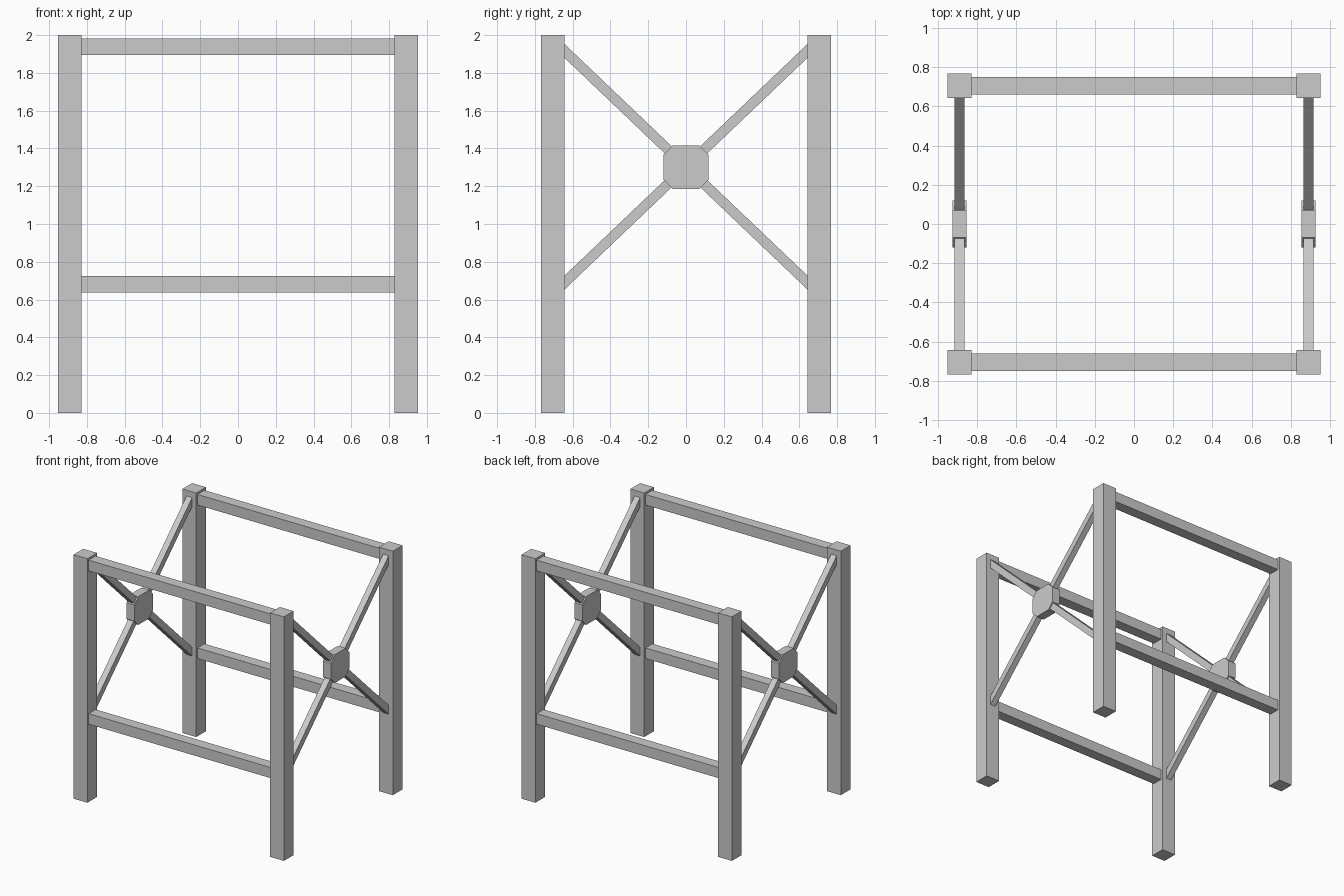
import bpy, math

if "Cube" in bpy.data.objects:
    bpy.data.objects.remove(bpy.data.objects["Cube"])

PX, PY, PW = 0.891, 0.705, 0.125   # post centres and thickness
HUB_Z = 1.3                        # centre height of the cross braces


def box(name, loc, size, tilt=0.0):
    bpy.ops.mesh.primitive_cube_add(size=1, location=loc)
    ob = bpy.context.object
    ob.name = name
    ob.scale = size
    bpy.ops.object.transform_apply(location=False, rotation=False, scale=True)
    ob.rotation_euler.x = tilt
    return ob


def hub_plate(name, x, depth=0.071, half_y=0.12, half_z=0.116, cut=0.05):
    # chamfered rectangle extruded along x
    pts = []
    for sy, sz in ((1, 1), (-1, 1), (-1, -1), (1, -1)):
        pair = [(sy * half_y, sz * (half_z - cut)), (sy * (half_y - cut), sz * half_z)]
        pts += pair if sy * sz > 0 else pair[::-1]
    n = len(pts)
    verts = [(dx, y, z) for dx in (-depth / 2, depth / 2) for y, z in pts]
    faces = [tuple(reversed(range(n))), tuple(range(n, 2 * n))]
    faces += [(i, (i + 1) % n, n + (i + 1) % n, n + i) for i in range(n)]
    me = bpy.data.meshes.new(name)
    me.from_pydata(verts, [], faces)
    ob = bpy.data.objects.new(name, me)
    ob.location = (x, 0, HUB_Z)
    bpy.context.collection.objects.link(ob)


# corner posts
for sx, side in ((-1, "left"), (1, "right")):
    for sy, end in ((-1, "front"), (1, "back")):
        box(f"{end}_{side}_post", (sx * PX, sy * PY, 1), (PW, PW, 2))

# long rails on front and back
for sy, end in ((-1, "front"), (1, "back")):
    for z, level in ((0.68, "lower"), (1.938, "upper")):
        box(f"{end}_{level}_rail", (0, sy * PY, z), (2 * PX - PW + 0.02, 0.09, 0.087))

# crossed side braces, ends buried in the posts, with a hub plate
angle = math.atan2(0.613, 0.643)
length = 2 * 0.675 / math.cos(angle)
for sx, side in ((-1, "left"), (1, "right")):
    for s, way in ((1, "rising"), (-1, "falling")):
        box(f"{side}_{way}_brace", (sx * PX, 0, HUB_Z + 0.003), (0.05, length, 0.053), s * angle)
    hub_plate(f"{side}_hub_plate", sx * PX)
